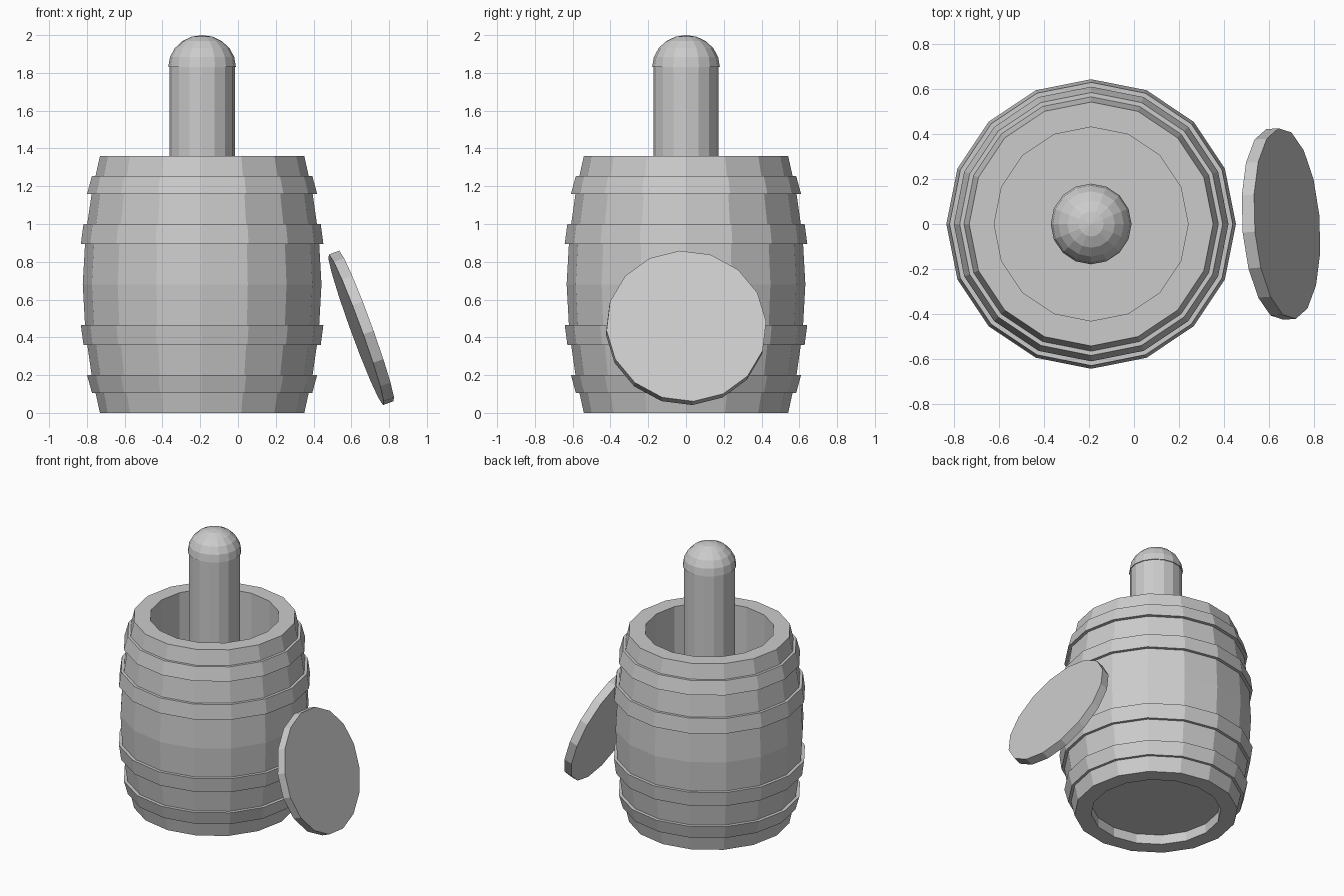
import bpy, bmesh
from math import sin, cos, pi, radians
from mathutils import Matrix, Euler

if "Cube" in bpy.data.objects:
    bpy.data.objects.remove(bpy.data.objects["Cube"])

SIDES = 16
CX = -0.19


def revolve(name, profile, closed=False, matrix=None):
    """Spin (radius, z) points round z; radius 0 makes a pole."""
    bm = bmesh.new()
    rings = []
    for r, z in profile:
        if r == 0:
            rings.append([bm.verts.new((0, 0, z))] * SIDES)
        else:
            rings.append([bm.verts.new((r * cos(2 * pi * i / SIDES),
                                        r * sin(2 * pi * i / SIDES), z))
                          for i in range(SIDES)])
    pairs = list(zip(rings, rings[1:]))
    if closed:
        pairs.append((rings[-1], rings[0]))
    for a, b in pairs:
        for i in range(SIDES):
            j = (i + 1) % SIDES
            corners = list(dict.fromkeys([a[i], a[j], b[j], b[i]]))
            bm.faces.new(corners)
    # flat end caps where the profile stops away from the axis
    if not closed:
        for ring in (rings[0], rings[-1]):
            if len(set(ring)) == SIDES:
                bm.faces.new(ring)
    bmesh.ops.recalc_face_normals(bm, faces=bm.faces)
    mesh = bpy.data.meshes.new(name)
    bm.to_mesh(mesh)
    bm.free()
    ob = bpy.data.objects.new(name, mesh)
    ob.matrix_world = matrix or Matrix.Translation((CX, 0, 0))
    bpy.context.collection.objects.link(ob)
    return ob


# Barrel wall: bulging outside, straight bore
H = 1.36
lower = [(0.541, 0), (0.585, 0.2), (0.618, 0.43)]
outer = lower + [(0.632, H / 2)] + [(r, H - z) for r, z in reversed(lower)]
revolve("barrel_wall", outer + [(0.43, H), (0.43, 0)], closed=True)

# Recessed barrel bottom
revolve("barrel_bottom", [(0.43, 0.07), (0.43, 0.125)])

# Hoops, mirrored about the middle of the barrel
for label, z0, r0, z1, r1 in (("outer", 0.105, 0.583, 0.2, 0.609),
                              ("inner", 0.36, 0.628, 0.465, 0.642)):
    hoop = [(r0, z0), (r1, z1), (r1 - 0.035, z1), (r0 - 0.035, z0)]
    revolve("lower_%s_hoop" % label, hoop, closed=True)
    revolve("upper_%s_hoop" % label, [(r, H - z) for r, z in hoop], closed=True)

# Post standing in the barrel, with its domed cap
revolve("post", [(0.173, 0.12), (0.173, 1.84)])
dome = [(0.179 * cos(radians(a)), 1.832 + 0.168 * sin(radians(a)))
        for a in range(0, 90, 18)]
revolve("post_cap", dome + [(0, 2.0)])

# Loose lid leaning beside the barrel
lean = (Matrix.Translation((0.652, 0, 0.45))
        @ Euler((0, radians(70), radians(4))).to_matrix().to_4x4()
        @ Matrix.Rotation(radians(3.5), 4, 'Z'))
revolve("lid", [(0.425, -0.029), (0.425, 0.029)], matrix=lean)
